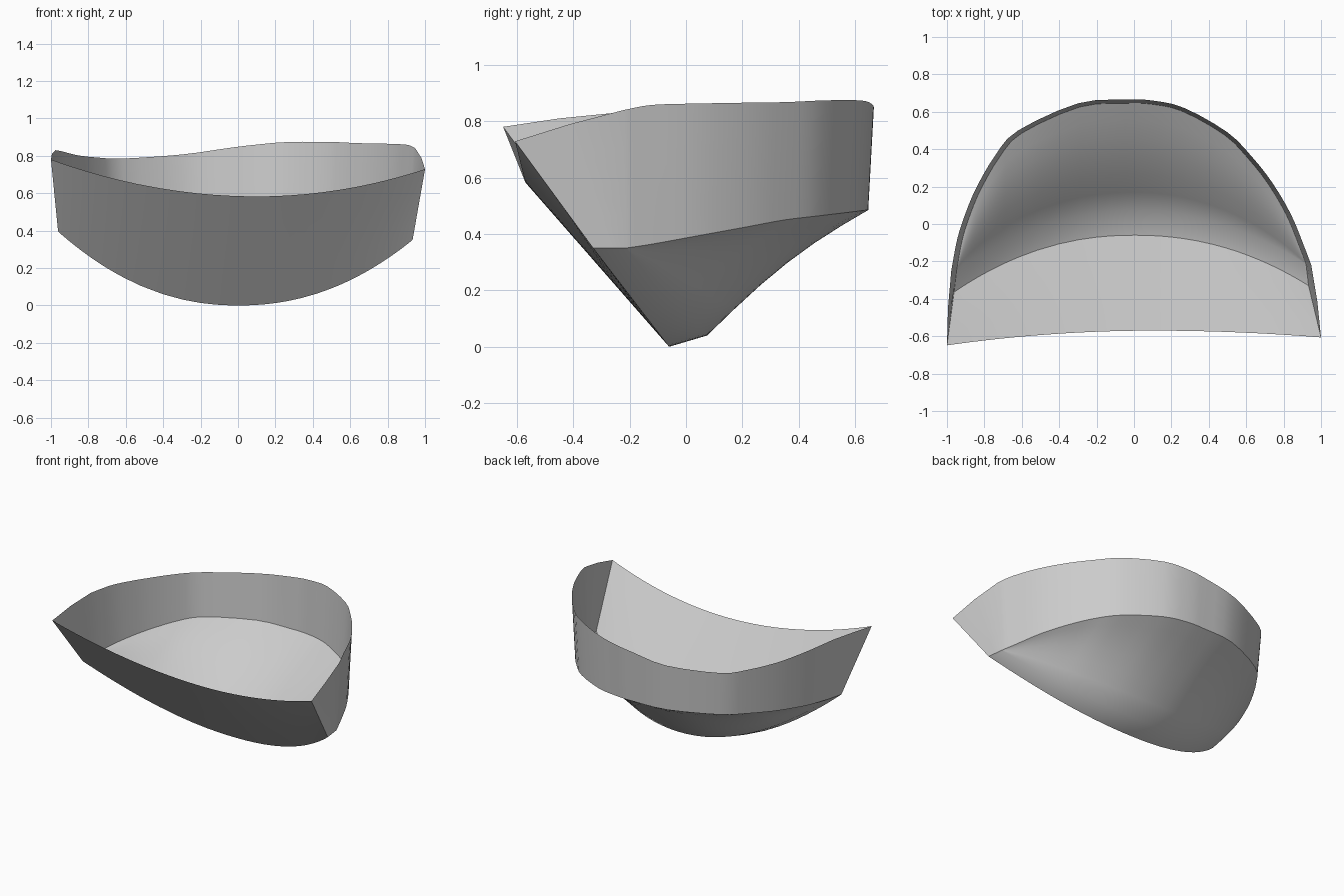
import bpy, bmesh
from mathutils import Vector
from math import sin, pi

if "Cube" in bpy.data.objects:
    bpy.data.objects.remove(bpy.data.objects["Cube"])

# side/back rim, left to right: x, y, rim height, height of the crease below
KEYS = [(-.977, -.25, .83, .405), (-.945, -.08, .825, .42), (-.90, .06, .813, .435),
        (-.84, .20, .80, .45), (-.74, .37, .79, .47), (-.62, .50, .785, .48),
        (-.30, .645, .807, .485), (-.05, .665, .842, .485), (.10, .66, .86, .485),
        (.27, .62, .874, .48), (.50, .49, .874, .465), (.63, .36, .868, .45),
        (.74, .22, .866, .425), (.84, .05, .863, .395), (.91, -.12, .858, .365),
        (.948, -.22, .84, .35)]


def smooth(keys, n):
    """Catmull-Rom through the key points."""
    k = [Vector(p) for p in keys]
    k = [2 * k[0] - k[1]] + k + [2 * k[-1] - k[-2]]
    out = []
    for a, b, c, d in zip(k, k[1:], k[2:], k[3:]):
        for i in range(n):
            t = i / n
            out.append(b + (c - a) * t / 2 + (a * 2 - b * 5 + c * 4 - d) * t * t / 2
                       + (b * 3 - a - c * 3 + d) * t ** 3 / 2)
    return out + [k[-2]]


def blend(a, b, t):
    return a.lerp(b, t)


cols = smooth(KEYS, 3)
rim = [Vector((c[0], c[1], c[2])) for c in cols]
low = [Vector((c[0] * .97, c[1] * .97, c[3])) for c in cols]

front_top, front_low, strip = [], [], []
for p in low:
    left = p.x < 0
    end = low[0] if left else low[-1]
    t = min(1, p.x / end.x)
    x = -t if left else t
    d = x - .1
    front_top.append(Vector((x, -.57 - (.065 if d < 0 else .045) * d * d,
                             .583 + (.163 if d < 0 else .18) * d * d)))
    z = (.395 if left else .35) * t ** 2.15
    front_low.append(Vector((p.x * 1.015, -.06 - .77 * z, z)))
    strip.append(Vector((p.x, .075 + (end.y - .075) * t ** 2, .04 + (end.z - .04) * t ** 2.15)))

# rows running across the front wall and underside
rows = [[blend(a, b, i / 4) for a, b in zip(front_top, front_low)] for i in range(5)]
rows.append(strip)
for i in range(1, 7):
    t = i / 6
    rows.append([blend(a, b, t) + Vector((0, 0, .05 * sin(pi * t) * (b - a).length))
                 for a, b in zip(strip, low)])

# wall rows, including the straight run to each front corner
mid_l = blend(rim[0], front_top[0], .5) + Vector((-.006, 0, .005))
mid_r = blend(rim[-1], front_top[-1], .5) + Vector((.006, 0, .005))
wall_top = [front_top[0], mid_l] + rim + [mid_r, front_top[-1]]
wall_low = ([front_low[0], blend(front_low[0], low[0], .5)] + low
            + [blend(front_low[-1], low[-1], .5), front_low[-1]])
wall = [[blend(a, b, i / 4) for a, b in zip(wall_low, wall_top)] for i in range(5)]

bm = bmesh.new()


def skin(grid):
    vs = [[bm.verts.new(p) for p in row] for row in grid]
    for r, s in zip(vs, vs[1:]):
        for i in range(len(r) - 1):
            bm.faces.new((r[i], s[i], s[i + 1], r[i + 1]))


skin(rows)
skin(wall)
bmesh.ops.remove_doubles(bm, verts=bm.verts, dist=.0005)
bmesh.ops.dissolve_degenerate(bm, edges=bm.edges, dist=.0005)
bmesh.ops.recalc_face_normals(bm, faces=bm.faces)

# open shell
me = bpy.data.meshes.new("open_shell")
bm.to_mesh(me)
bm.free()
ob = bpy.data.objects.new("open_shell", me)
bpy.context.collection.objects.link(ob)
bpy.context.view_layer.objects.active = ob
ob.select_set(True)
bpy.ops.object.shade_smooth_by_angle(angle=.7)
